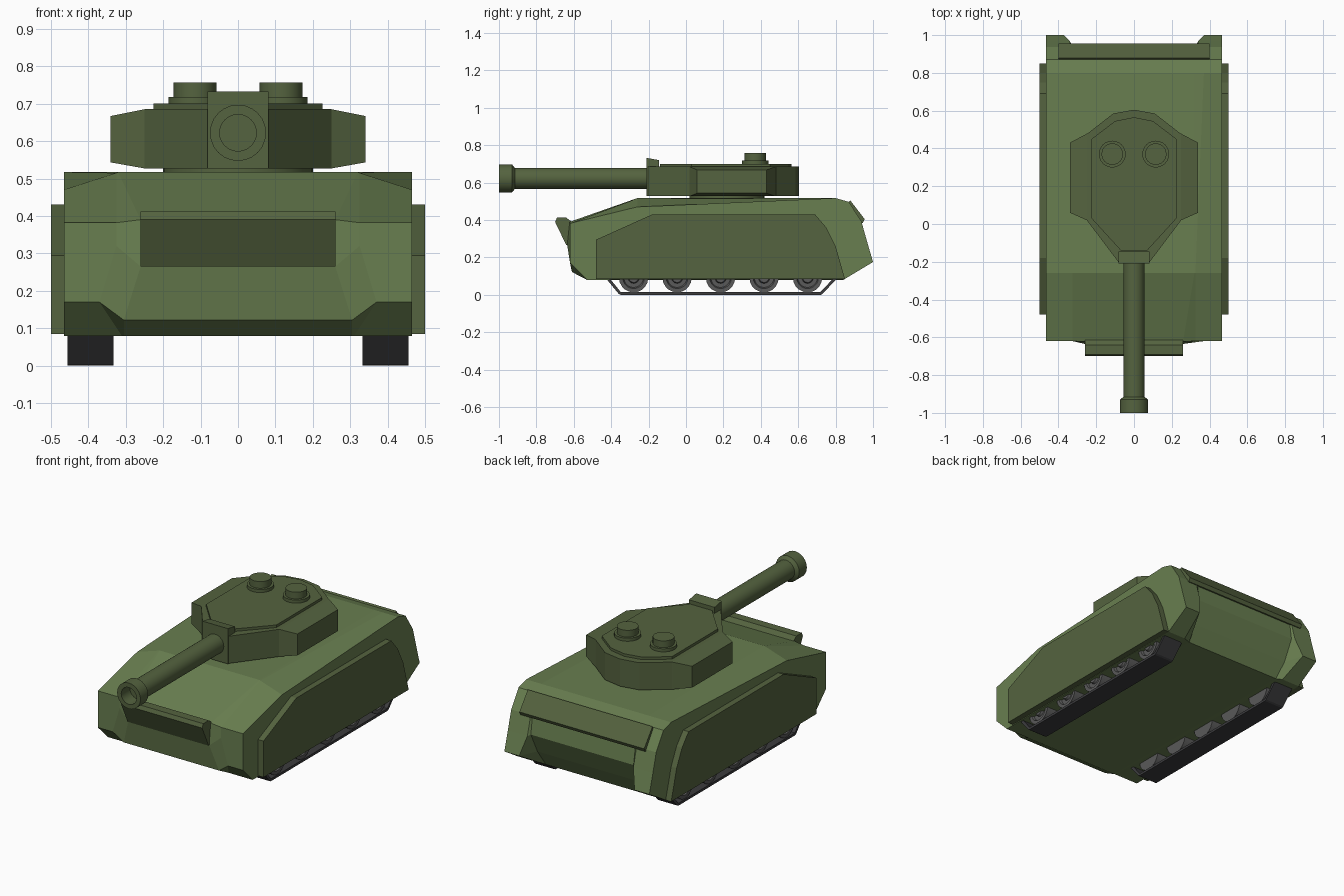
import bpy, bmesh, math

if "Cube" in bpy.data.objects:
    bpy.data.objects.remove(bpy.data.objects["Cube"])


def material(name, color):
    m = bpy.data.materials.new(name)
    m.diffuse_color = (*color, 1)
    m.use_nodes = True
    m.node_tree.nodes["Principled BSDF"].inputs["Base Color"].default_value = m.diffuse_color
    return m


GREEN = material("hull_green", (0.14, 0.21, 0.08))
OLIVE = material("olive_green", (0.09, 0.125, 0.05))
RUBBER = material("track_grey", (0.045, 0.045, 0.048))
STEEL = material("wheel_grey", (0.10, 0.10, 0.10))


def loft(name, rings, mat, smooth=False):
    """Skin closed rings of equal point count and cap both ends."""
    bm = bmesh.new()
    vs = [[bm.verts.new(p) for p in r] for r in rings]
    n = len(vs[0])
    for a, b in zip(vs, vs[1:]):
        for i in range(n):
            j = (i + 1) % n
            bm.faces.new((a[i], a[j], b[j], b[i]))
    bm.faces.new(vs[0])
    bm.faces.new(vs[-1])
    bmesh.ops.recalc_face_normals(bm, faces=bm.faces)
    me = bpy.data.meshes.new(name)
    bm.to_mesh(me)
    bm.free()
    me.materials.append(mat)
    ob = bpy.data.objects.new(name, me)
    bpy.context.collection.objects.link(ob)
    if smooth:
        bpy.ops.object.select_all(action='DESELECT')
        ob.select_set(True)
        bpy.context.view_layer.objects.active = ob
        bpy.ops.object.shade_smooth_by_angle(angle=math.radians(35))
    return ob


def slab(name, profile, x0, x1, mat):
    """Extrude a (y, z) profile across x."""
    return loft(name, [[(x, y, z) for y, z in profile] for x in (x0, x1)], mat)


def plate(name, half, z0, z1, mat):
    """Extrude a half outline (x, y), mirrored in x, upward."""
    full = half + [(-x, y) for x, y in reversed(half) if x > 0]
    return loft(name, [[(x, y, z) for x, y in full] for z in (z0, z1)], mat)


def lathe(name, profile, axis, centre, mat, n=24):
    """Round part from (radius, distance along axis) steps."""
    rings = []
    for r, h in profile:
        ring = []
        for i in range(n):
            a = 2 * math.pi * i / n
            c, s = r * math.cos(a), r * math.sin(a)
            p = {'X': (h, c, s), 'Y': (c, h, s), 'Z': (c, s, h)}[axis]
            ring.append([u + v for u, v in zip(centre, p)])
        rings.append(ring)
    return loft(name, rings, mat, True)


# Hull: centre section, inner fender edge and outer side, mirrored in x
centre = [(.32, .80, .517), (.32, -.26, .517), (.26, -.622, .39), (.26, -.635, .265),
          (.305, -.61, .122), (.305, -.53, .08), (.31, .84, .08), (.33, .89, .17),
          (.33, .95, .29), (.33, .935, .395), (.33, .87, .497)]
fender = [(.37, .80, .517), (.325, -.26, .515), (.325, -.62, .382), (.325, -.62, .32),
          (.37, -.62, .17), (.31, -.53, .08), (.35, .85, .085), (.37, 1.0, .175),
          (.34, .968, .285), (.34, .937, .395), (.34, .87, .497)]
side = [(.465, y, z) for _, y, z in fender]
side[1] = (.465, -.26, .47)
half = [centre, fender, side]
mirrored = [[(-x, y, z) for x, y, z in r] for r in reversed(half)]
loft("hull", mirrored + half, GREEN)

# Nose plate and rear engine flap
slab("nose_plate", [(-.70, .39), (-.69, .412), (-.64, .412), (-.61, .39),
                    (-.61, .265), (-.64, .265)], -.26, .26, OLIVE)
slab("rear_flap", [(.865, .49), (.878, .505), (.955, .405), (.945, .385), (.92, .385)],
     -.40, .40, OLIVE)

# Side skirts, tracks and wheels
skirt = [(-.48, .085), (-.48, .295), (-.18, .43), (.69, .43), (.75, .36),
         (.80, .26), (.85, .085)]
track = [(-.43, .09), (-.36, .005), (-.35, 0), (.72, 0), (.73, .005), (.81, .09),
         (.79, .09), (.718, .014), (-.348, .014), (-.41, .09)]
for s, tag in ((1, "right"), (-1, "left")):
    slab("skirt_" + tag, skirt, s * .46, s * .50, OLIVE)
    slab("track_" + tag, track, s * .333, s * .455, RUBBER)
    for i in range(5):
        lathe(f"wheel_{tag}_{i + 1}",
              [(.078, .34), (.078, .448), (.058, .448), (.052, .435), (.03, .435),
               (.025, .448)] if s > 0 else
              [(.078, -.34), (.078, -.448), (.058, -.448), (.052, -.435), (.03, -.435),
               (.025, -.448)],
              'X', (0, -.28 + .2325 * i, .091), STEEL, 20)

# Turret: ring, faceted body, tapered cheeks and roof plate
lathe("turret_ring", [(.20, .50), (.20, .54)], 'Z', (0, .22, 0), OLIVE, 32)
plate("turret_body", [(0, .605), (.11, .585), (.245, .48), (.25, .02), (.08, -.205)],
      .527, .685, OLIVE)
plate("turret_roof", [(0, .565), (.10, .545), (.225, .45), (.225, .03), (.07, -.14)],
      .68, .70, OLIVE)


def rect(x, y0, y1, z0, z1):
    return [(x, y0, z0), (x, y1, z0), (x, y1, z1), (x, y0, z1)]


for s, tag in ((1, "right"), (-1, "left")):
    loft("turret_cheek_" + tag, [rect(s * .24, .02, .48, .527, .685),
                                 rect(s * .25, .02, .478, .527, .685),
                                 rect(s * .34, .06, .43, .543, .667)], OLIVE)
    # Round hatches
    lathe("hatch_" + tag, [(.071, .69), (.071, .718), (.057, .718), (.057, .757)],
          'Z', (s * .115, .37, 0), OLIVE)

# Gun mantlet and hollow barrel
slab("mantlet", [(-.21, .527), (-.21, .732), (-.145, .72), (-.145, .527)],
     -.082, .082, OLIVE)
lathe("gun_barrel", [(.056, -.18), (.056, -.915), (.075, -.93), (.075, -1.0),
                     (.049, -1.0), (.049, -.92)], 'Y', (0, 0, .622), OLIVE)
